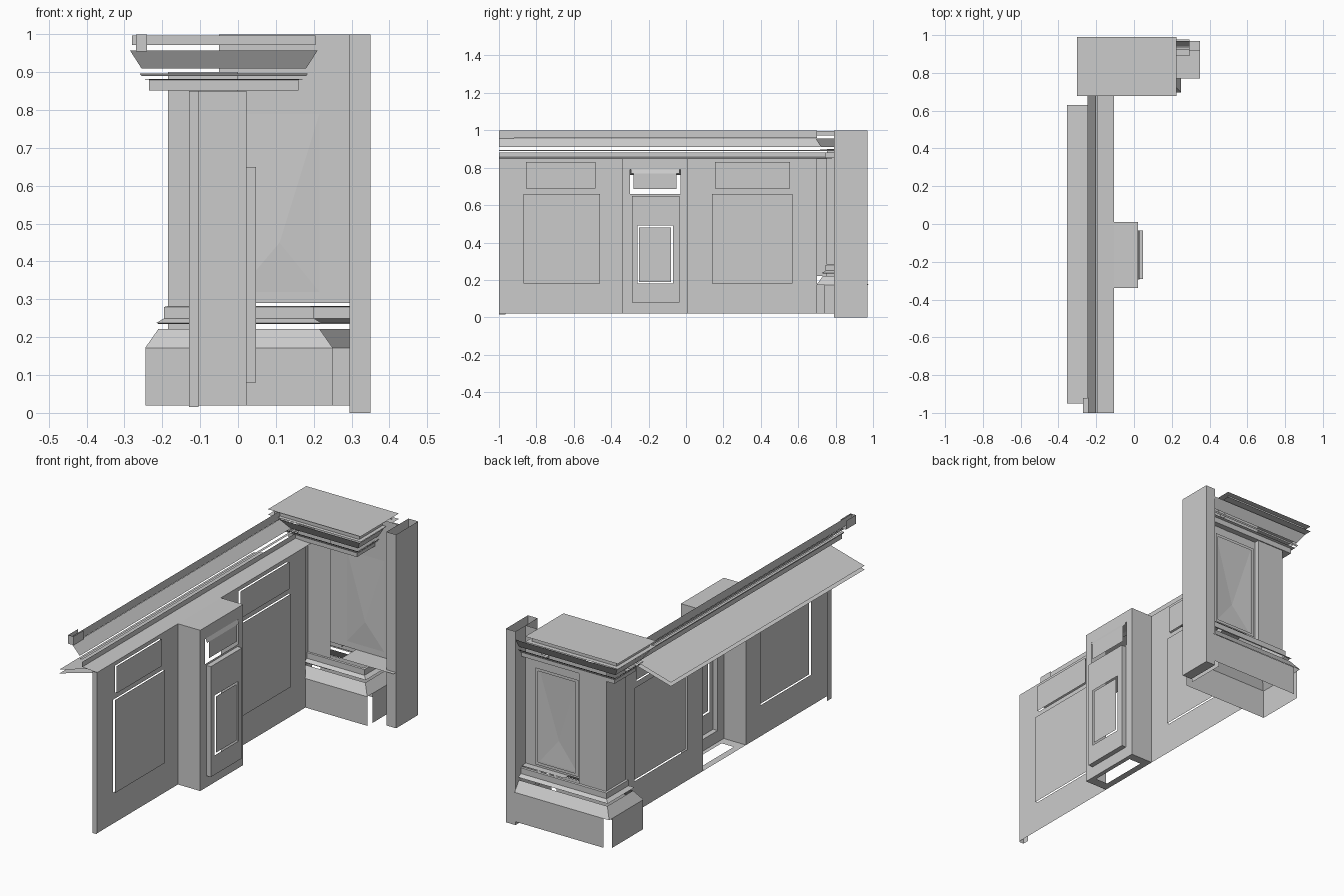
import bpy

if "Cube" in bpy.data.objects:
    bpy.data.objects.remove(bpy.data.objects["Cube"])

def mesh(name, verts, faces):
    me = bpy.data.meshes.new(name)
    me.from_pydata(verts, [], faces)
    ob = bpy.data.objects.new(name, me)
    bpy.context.collection.objects.link(ob)
    return ob

def place(axis, c, u, v):
    # point on the plane axis=c, with the other two axes in order
    return {'x': (c, u, v), 'y': (u, c, v), 'z': (u, v, c)}[axis]

def sheet(name, axis, c, u0, u1, v0, v1, holes=(), flip=False):
    # flat sheet with rectangular openings (u0, u1, v0, v1)
    us = sorted({u0, u1} | {h[i] for h in holes for i in (0, 1)})
    vs = sorted({v0, v1} | {h[i] for h in holes for i in (2, 3)})
    verts = [place(axis, c, u, v) for v in vs for u in us]
    n, faces = len(us), []
    for j in range(len(vs) - 1):
        for i in range(n - 1):
            cu, cv = (us[i] + us[i + 1]) / 2, (vs[j] + vs[j + 1]) / 2
            if any(h[0] < cu < h[1] and h[2] < cv < h[3] for h in holes):
                continue
            f = (j * n + i, j * n + i + 1, (j + 1) * n + i + 1, (j + 1) * n + i)
            faces.append(f[::-1] if flip else f)
    return mesh(name, verts, faces)

def box(name, x0, x1, y0, y1, z0, z1, skip=()):
    verts = [(x, y, z) for z in (z0, z1) for y in (y0, y1) for x in (x0, x1)]
    f = {'-z': (0, 2, 3, 1), '+z': (4, 5, 7, 6), '-y': (0, 1, 5, 4),
         '+y': (2, 6, 7, 3), '-x': (0, 4, 6, 2), '+x': (1, 3, 7, 5)}
    return mesh(name, verts, [q for k, q in f.items() if k not in skip])

def ring(name, rect, profile, tail=0.295):
    # moulding: (offset, z) profile swept round a rectangle with mitred corners;
    # the back side runs on to x = tail, where it meets the post
    x0, x1, y0, y1 = rect
    verts, faces = [], []
    for o, z in profile:
        verts += [(x0 - o, y0 - o, z), (x1 + o, y0 - o, z), (x1 + o, y1, z),
                  (max(tail, x1 + o), y1 + o, z), (x0 - o, y1 + o, z)]
    for k in range(len(profile) - 1):
        for a, b in ((0, 1), (1, 2), (3, 4), (4, 0)):
            a, b = a + k * 5, b + k * 5
            faces.append((a, b, b + 5, a + 5))
    return mesh(name, verts, faces)

def run(name, profile, y0, y1):
    # moulding: (x, z) profile extruded along the wall
    verts = [(x, y, z) for x, z in profile for y in (y0, y1)]
    faces = [(2 * k, 2 * k + 1, 2 * k + 3, 2 * k + 2) for k in range(len(profile) - 1)]
    return mesh(name, verts, faces)

# long panelled wall, two bays either side of the pilaster
WX = -0.105
bays = [('left', -1.0, -0.34, (-0.87, -0.46, 0.18, 0.66), (-0.855, -0.485, 0.69, 0.83)),
        ('right', 0.01, 0.70, (0.14, 0.57, 0.18, 0.66), (0.155, 0.555, 0.69, 0.83))]
for side, y0, y1, low, high in bays:
    sheet(f'wall_frame_{side}', 'x', WX, y0, y1, 0.02, 0.85, (low, high))
    sheet(f'lower_panel_{side}', 'x', WX + 0.01, *low)
    sheet(f'upper_panel_{side}', 'x', WX + 0.01, *high)
sheet('wall_end_back', 'x', -0.13, -1.0, -0.965, 0.015, 0.85)
sheet('wall_end', 'y', -1.0, -0.13, WX, 0.015, 0.85)

# pilaster
box('pilaster_body', WX, 0.022, -0.34, 0.01, 0.02, 0.85, skip=('-x', '+x', '-z'))
door, inner = (-0.29, -0.035, 0.08, 0.65), (-0.26, -0.07, 0.18, 0.49)
drawer = (-0.30, -0.03, 0.66, 0.79)
sheet('pilaster_front', 'x', 0.022, -0.34, 0.01, 0.02, 0.85, (door, drawer))
sheet('pilaster_floor', 'z', 0.02, WX, 0.022, -0.34, 0.01, ((-0.07, 0.0, -0.29, -0.035),), flip=True)
sheet('pilaster_raised_frame', 'x', 0.048, *door, holes=(inner,))
box('pilaster_frame_sides', 0.022, 0.048, *door, skip=('-x', '+x'))
sheet('pilaster_inner_panel', 'x', 0.048, -0.25, -0.08, 0.19, 0.48)
sheet('pilaster_upper_panel', 'x', 0.03, -0.28, -0.05, 0.685, 0.77)
run('pilaster_upper_lip', [(0.03, 0.77), (0.022, 0.79)], -0.295, -0.035)

# sloped ledge, two thin skins
for part, dz in (('top', 0.0), ('underside', -0.02)):
    run(f'ledge_{part}', [(-0.355, 0.78 + dz), (WX, 0.85 + dz)], -0.95, 0.63)

# cornice along the wall
run('wall_cornice_rail', [(-0.247, 0.958), (-0.247, 1.0)], -1.0, 0.70)
box('wall_cornice_rail_end', -0.27, -0.24, -1.0, -0.92, 0.955, 1.0, skip=('+z', '+y'))
run('wall_cornice_cove', [(-0.204, 0.91), (-0.247, 0.957)], -1.0, 0.72)
run('wall_cornice_bead', [(-0.204, 0.89), (-0.204, 0.895), (-0.19, 0.895)], -1.0, 0.78)
run('wall_cornice_band', [(WX, 0.85), (-0.19, 0.856), (-0.19, 0.882)], -1.0, 0.78)

# corner pier body, with a shallow pyramid panel on the back
BY = 0.888
panel = (0.0, 0.215, 0.32, 0.79)
sheet('pier_back', 'y', BY, -0.185, 0.295, 0.29, 0.90, (panel,), flip=True)
sheet('pier_back_upper', 'y', BY, -0.05, 0.295, 0.90, 1.0, flip=True)
sheet('pier_back_panel_frame', 'y', 0.90, -0.015, 0.23, 0.305, 0.805, (panel,), flip=True)
px0, px1, pz0, pz1 = panel
mesh('pier_back_panel', [(px0, BY, pz0), (px1, BY, pz0), (px1, BY, pz1), (px0, BY, pz1),
                         (0.11, BY - 0.008, 0.45)],
     [(0, 4, 1), (1, 4, 2), (2, 4, 3), (3, 4, 0)])
box('pier_corner_pilaster', -0.185, -0.03, BY, 0.915, 0.28, 0.86, skip=('-y', '-z', '+z'))
sheet('pier_outer_side', 'x', -0.185, 0.755, 0.915, 0.22, 0.90, flip=True)
sheet('pier_front', 'y', 0.755, -0.185, 0.0, 0.22, 0.90)
sheet('pier_corner_trim', 'x', -0.13, 0.70, 0.755, 0.22, 0.85)
sheet('pier_shelf', 'z', 0.288, 0.05, 0.35, 0.77, 0.92)

# pier base: plinth boards open at the corners, then mouldings
foot = (-0.185, 0.19, 0.757, 0.917)
sheet('plinth_front', 'y', 0.70, -0.245, 0.25, 0.02, 0.172)
sheet('plinth_back', 'y', 0.975, -0.21, 0.31, 0.02, 0.172, flip=True)
sheet('plinth_outer', 'x', -0.245, 0.70, 0.955, 0.02, 0.172, flip=True)
sheet('plinth_inner', 'x', 0.25, 0.74, 0.95, 0.02, 0.172)
ring('pier_base_chamfer', foot, [(0.06, 0.172), (0.025, 0.222)])
ring('pier_base_bead', foot, [(0.025, 0.235), (0.03, 0.238), (0.01, 0.25)])
ring('pier_base_band', foot, [(0.01, 0.25), (0.01, 0.28), (0.0, 0.282)])

# pier cornice and lid
head = (-0.235, 0.16, 0.742, 0.92)
ring('pier_cornice_band', head, [(-0.03, 0.852), (0.0, 0.852), (0.0, 0.88), (0.015, 0.882)])
ring('pier_cornice_bead', head, [(0.02, 0.89), (0.025, 0.897)])
ring('pier_cornice_cove', head, [(0.02, 0.91), (0.05, 0.957)])
ring('pier_cornice_rim', head, [(0.045, 0.972), (0.045, 0.997)], tail=0.0)
for part, z in (('top', 1.0), ('lower', 0.972)):
    sheet(f'pier_lid_{part}', 'z', z, -0.303, 0.226, 0.677, 0.99)

# tall post, open at the top
box('post', 0.295, 0.35, 0.79, 0.97, 0.0, 1.0, skip=('+z',))
